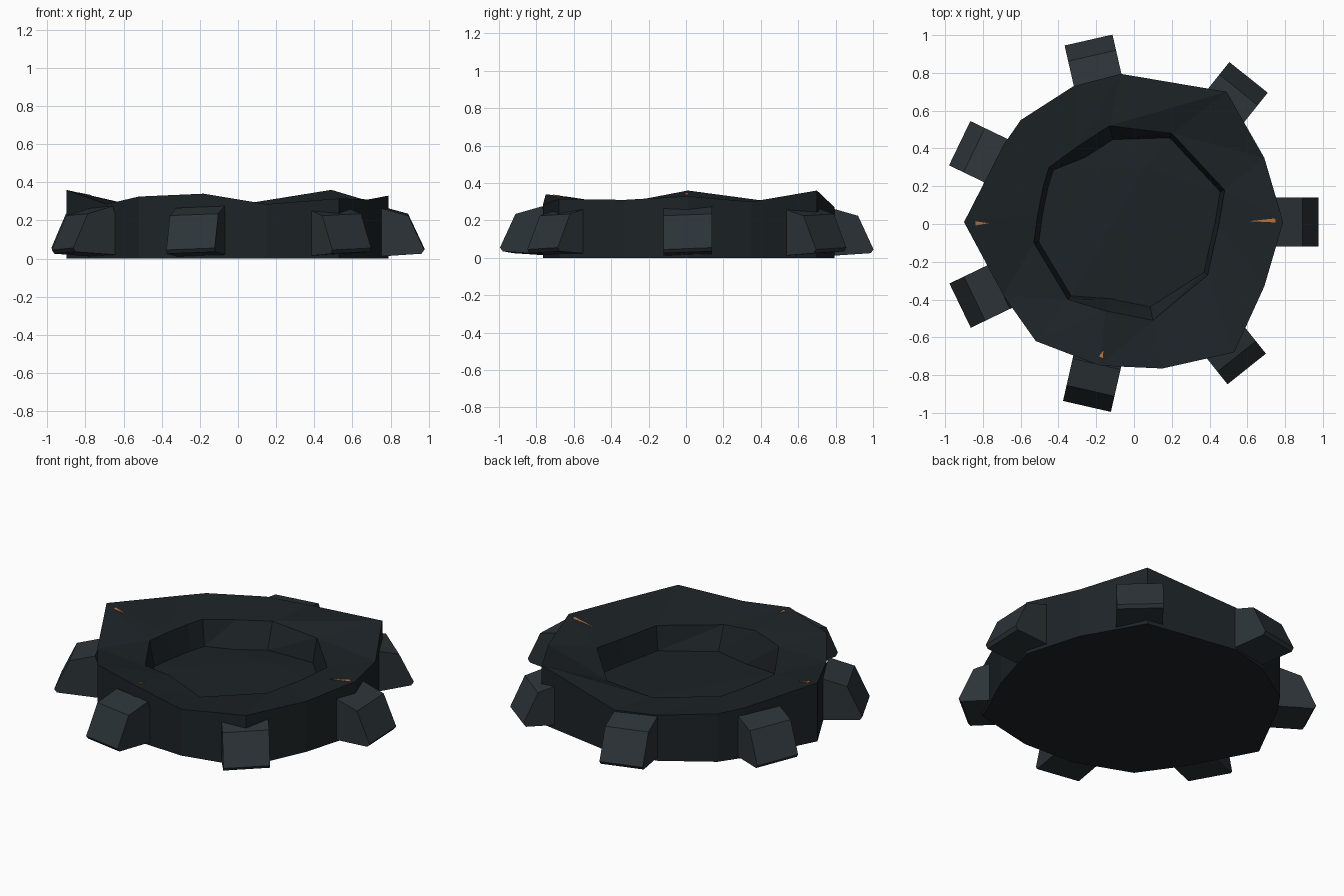
import bpy, bmesh, math
from mathutils import Vector

if "Cube" in bpy.data.objects:
    bpy.data.objects.remove(bpy.data.objects["Cube"])


def material(name, rgb):
    m = bpy.data.materials.new(name)
    m.diffuse_color = (*rgb, 1)
    m.use_nodes = True
    m.node_tree.nodes["Principled BSDF"].inputs["Base Color"].default_value = m.diffuse_color
    return m


ROCK = material("dark_rock", (0.012, 0.017, 0.020))
STONE = material("grey_stone", (0.025, 0.034, 0.039))
EMBER = material("ember", (0.45, 0.16, 0.05))


def finish(bm, name, mat):
    bmesh.ops.recalc_face_normals(bm, faces=bm.faces)
    me = bpy.data.meshes.new(name)
    bm.to_mesh(me)
    bm.free()
    me.materials.append(mat)
    ob = bpy.data.objects.new(name, me)
    bpy.context.collection.objects.link(ob)
    return ob


# Crater body: uneven rim, inner lip and sunken floor
rim = [(.79, .01, .33), (.69, .35, .30), (.49, .70, .36), (-.07, .795, .27),
       (-.32, .73, .28), (-.60, .55, .295), (-.69, .42, .305), (-.90, .01, .36),
       (-.69, -.38, .285), (-.52, -.62, .325), (-.18, -.75, .34),
       (.15, -.765, .285), (.53, -.68, .315), (.69, -.33, .31)]
lip = [(.45, 0, .26), (.48, .18, .27), (.20, .48, .26), (-.13, .52, .26),
       (-.30, .41, .265), (-.45, .30, .27), (-.48, .20, .27), (-.51, .05, .27),
       (-.53, -.10, .27), (-.35, -.40, .28), (-.15, -.46, .30),
       (.10, -.51, .25), (.39, -.27, .26), (.42, -.13, .26)]
n = len(rim)
bm = bmesh.new()
shrink = [.86 if i in (3, 4, 10, 11) else .95 for i in range(n)]
loops = [
    [bm.verts.new((x, y, 0)) for x, y, z in rim],
    [bm.verts.new(p) for p in rim],
    [bm.verts.new(p) for p in lip],
    [bm.verts.new((x * s, y * s, .115)) for (x, y, z), s in zip(lip, shrink)],
]
for a, b in zip(loops, loops[1:]):
    for i in range(n):
        j = (i + 1) % n
        bm.faces.new((a[i], a[j], b[j]))
        bm.faces.new((a[i], b[j], b[i]))
bm.faces.new(loops[0])
centre = bm.verts.new((.06, .30, .13))
for i in range(n):
    bm.faces.new((loops[3][i], loops[3][(i + 1) % n], centre))
finish(bm, "crater_body", ROCK)

# Seven leaning boulders around the rim: (reach, sideways shift)
boulders = [(.977, .01), (.985, .01), (1.003, .018), (1.017, .015),
            (1.017, -.01), (.997, -.028), (.972, -.012)]
for k, (reach, shift) in enumerate(boulders):
    ang = math.tau * k / 7
    out = Vector((math.cos(ang), math.sin(ang), 0))
    side = Vector((-out.y, out.x, 0))
    profile = [(reach - .32, .01), (reach - .015, .03), (reach, .05),
               (reach - .085, .23), (reach - .23, .27)]
    bm = bmesh.new()
    ends = [[bm.verts.new(out * r + side * (shift + s * .13) + Vector((0, 0, z + s * .005)))
             for r, z in profile] for s in (-1, 1)]
    m = len(profile)
    for i in range(m):
        j = (i + 1) % m
        bm.faces.new((ends[0][i], ends[0][j], ends[1][j], ends[1][i]))
    bm.faces.new(ends[0])
    bm.faces.new(ends[1])
    finish(bm, f"boulder_{k + 1}", STONE)

# Glowing ember slivers poking through the rim
slivers = [((.61, .015, .297), (.75, .03, .322), (.75, .008, .322)),
           ((-.77, .004, .333), (-.84, .015, .347), (-.84, -.008, .347)),
           ((-.185, -.70, .336), (-.162, -.67, .334), (-.165, -.71, .338))]
for k, tri in enumerate(slivers):
    bm = bmesh.new()
    base = [bm.verts.new((x, y, z - .03)) for x, y, z in tri]
    top = [bm.verts.new(p) for p in tri]
    for i in range(3):
        j = (i + 1) % 3
        bm.faces.new((base[i], base[j], top[j], top[i]))
    bm.faces.new(base)
    bm.faces.new(top)
    finish(bm, f"ember_{k + 1}", EMBER)
